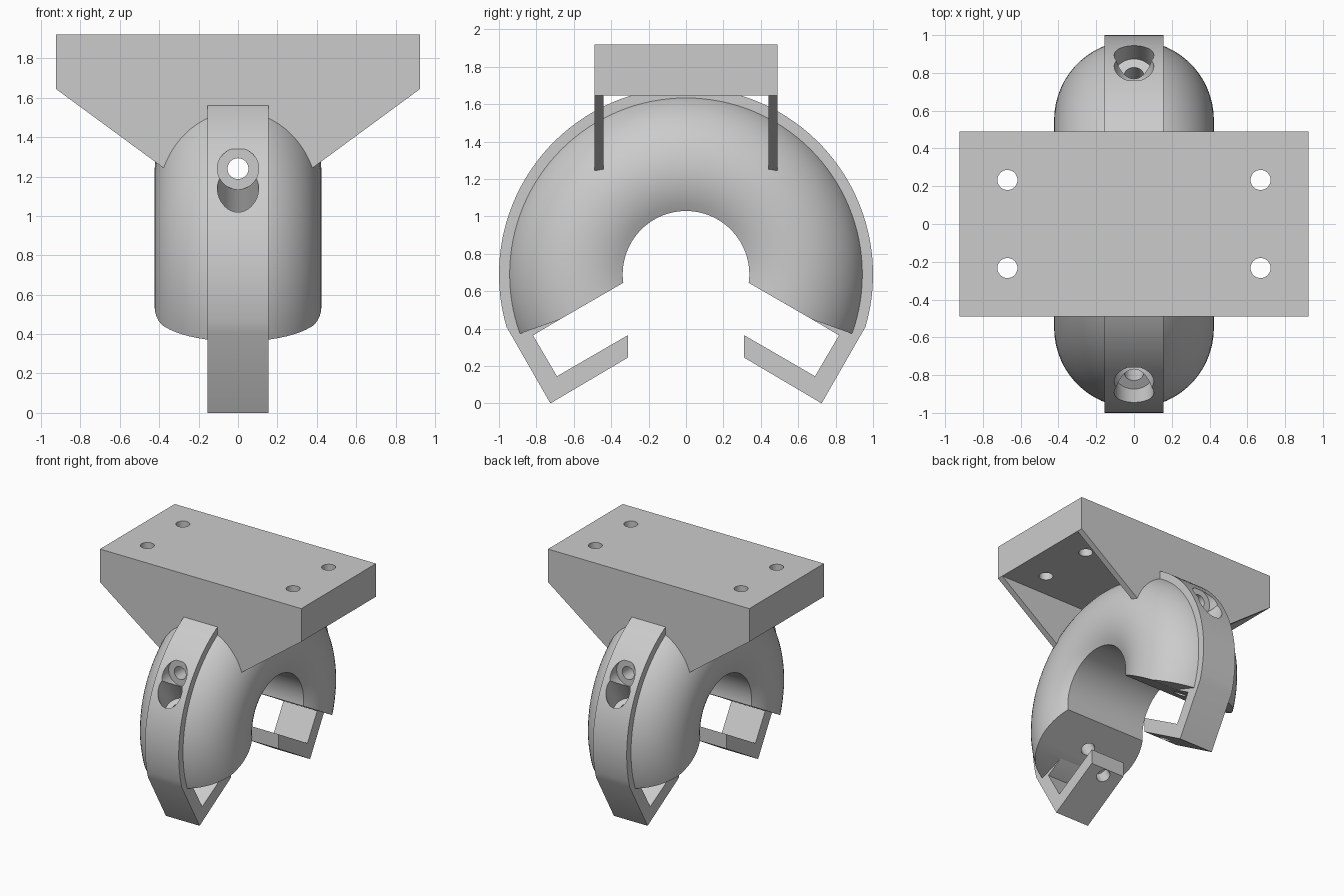
import bpy, bmesh
from math import sin, cos, pi, radians
from mathutils import Vector, Matrix

if "Cube" in bpy.data.objects:
    bpy.data.objects.remove(bpy.data.objects["Cube"], do_unlink=True)

AXIS_Z = 0.69          # height of the ring's axis
RING_R, TUBE_R = 0.55, 0.423
BAND_HALF = 0.155

grey = bpy.data.materials.new("plain grey")
grey.use_nodes = True
grey.diffuse_color = (0.6, 0.6, 0.6, 1)
grey.node_tree.nodes["Principled BSDF"].inputs["Base Color"].default_value = (0.6, 0.6, 0.6, 1)


def finish(name, bm):
    bmesh.ops.recalc_face_normals(bm, faces=bm.faces)
    mesh = bpy.data.meshes.new(name)
    bm.to_mesh(mesh)
    bm.free()
    mesh.materials.append(grey)
    obj = bpy.data.objects.new(name, mesh)
    bpy.context.collection.objects.link(obj)
    return obj


def extrude(name, outline, direction):
    """Prism from a flat outline pushed along a direction."""
    bm = bmesh.new()
    face = bm.faces.new([bm.verts.new(p) for p in outline])
    new = bmesh.ops.extrude_face_region(bm, geom=[face])["geom"]
    verts = [g for g in new if isinstance(g, bmesh.types.BMVert)]
    bmesh.ops.translate(bm, verts=verts, vec=direction)
    return finish(name, bm)


def side_prism(name, points, half):
    return extrude(name, [(-half, y, z) for y, z in points], (2 * half, 0, 0))


def rod(name, start, direction, radius, length):
    """Round cutter starting at a point."""
    d = Vector(direction).normalized()
    bm = bmesh.new()
    place = Matrix.Translation(Vector(start) + d * length / 2)
    bmesh.ops.create_cone(bm, cap_ends=True, segments=48, radius1=radius, radius2=radius,
                          depth=length, matrix=place @ d.to_track_quat("Z", "Y").to_matrix().to_4x4())
    return finish(name, bm)


def boolean(obj, cutters, operation="DIFFERENCE"):
    for c in cutters:
        m = obj.modifiers.new(c.name, "BOOLEAN")
        m.operation, m.object, m.solver = operation, c, "EXACT"
    graph = bpy.context.evaluated_depsgraph_get()
    mesh = bpy.data.meshes.new_from_object(obj.evaluated_get(graph))
    obj.modifiers.clear()
    obj.data = mesh


def mirrored(half):
    """Complete a right-hand (y, z) path with its mirror image."""
    return half + [(-y, z) for y, z in reversed(half)]


# Ring: tube profile with a flat bore, revolved about x
bm = bmesh.new()
steps, turns = 40, 128
rows = []
for i in range(turns):
    t = 2 * pi * i / turns
    row = []
    for j in range(steps + 1):
        a = radians(-120 + 240 * j / steps)
        r = RING_R + TUBE_R * cos(a)
        row.append(bm.verts.new((TUBE_R * sin(a), r * cos(t), AXIS_Z + r * sin(t))))
    rows.append(row)
for i in range(turns):
    a, b = rows[i], rows[(i + 1) % turns]
    for j in range(steps + 1):
        k = (j + 1) % (steps + 1)
        bm.faces.new((a[j], a[k], b[k], b[j]))
ring = finish("ring_body", bm)

# Opening below the ring
opening = side_prism("opening_cutter", mirrored(
    [(1.2, -0.6), (1.2, 0.26), (0.674, 0.449), (0.3, 0.665)]), 0.8)
boolean(ring, [opening])


# Band over the ring, ending in two angled hooks
def arc(radius, start, end, count=72):
    angles = [radians(start + (end - start) * i / count) for i in range(count + 1)]
    return [(radius * cos(a), AXIS_Z + radius * sin(a)) for a in angles]


hook = [(0.725, 0), (0.31, 0.245), (0.31, 0.365), (0.69, 0.145), (0.818, 0.364), (0.674, 0.449)]
band_outline = (arc(1.0, -16.3, 196.3) + [(-y, z) for y, z in hook]
                + arc(0.7, 199, -19) + hook[::-1])
band = side_prism("clamp_band", band_outline, BAND_HALF)

# Mounting plate with two tapered flanges
plate_outline = [(0.925, 1.92), (0.925, 1.645), (-0.925, 1.645), (-0.925, 1.92)]
flange_outline = [(0.925, 1.7), (0.925, 1.645), (0.38, 1.245),
                  (-0.38, 1.245), (-0.925, 1.645), (-0.925, 1.7)]
plate = extrude("mounting_bracket", [(x, -0.49, z) for x, z in plate_outline], (0, 0.98, 0))
flanges = [extrude("flange", [(x, y, z) for x, z in flange_outline], (0, 0.05, 0))
           for y in (-0.49, 0.44)]
boolean(plate, flanges, "UNION")

# Bolt holes
plate_holes = [rod("plate_hole", (x, y, 1.5), (0, 0, 1), 0.053, 0.6)
               for x in (-0.67, 0.67) for y in (-0.233, 0.233)]
bolt_holes = [rod("through_hole", (0, -1.2, 1.24), (0, 1, 0), 0.053, 2.4)]
for s in (-1, 1):
    tilt = Vector((0, 0.5 * s, 0.866))
    seat = Vector((0, 0.783 * s, 0.95))
    bolt_holes += [
        rod("level_counterbore", (0, 0.76 * s, 1.24), (0, s, 0), 0.105, 0.4),
        rod("tilted_counterbore", seat, tilt, 0.105, 0.5),
        rod("tilted_hole", seat - tilt * 0.95, tilt, 0.053, 1.0),
    ]
boolean(ring, bolt_holes)
boolean(band, bolt_holes)
boolean(plate, plate_holes + bolt_holes[:1])

for helper in [opening] + flanges + plate_holes + bolt_holes:
    bpy.data.objects.remove(helper, do_unlink=True)

# Smooth curved faces, keep edges crisp
bpy.ops.object.select_all(action="DESELECT")
for obj in (ring, band, plate):
    obj.select_set(True)
bpy.context.view_layer.objects.active = ring
bpy.ops.object.shade_smooth_by_angle(angle=radians(25))
